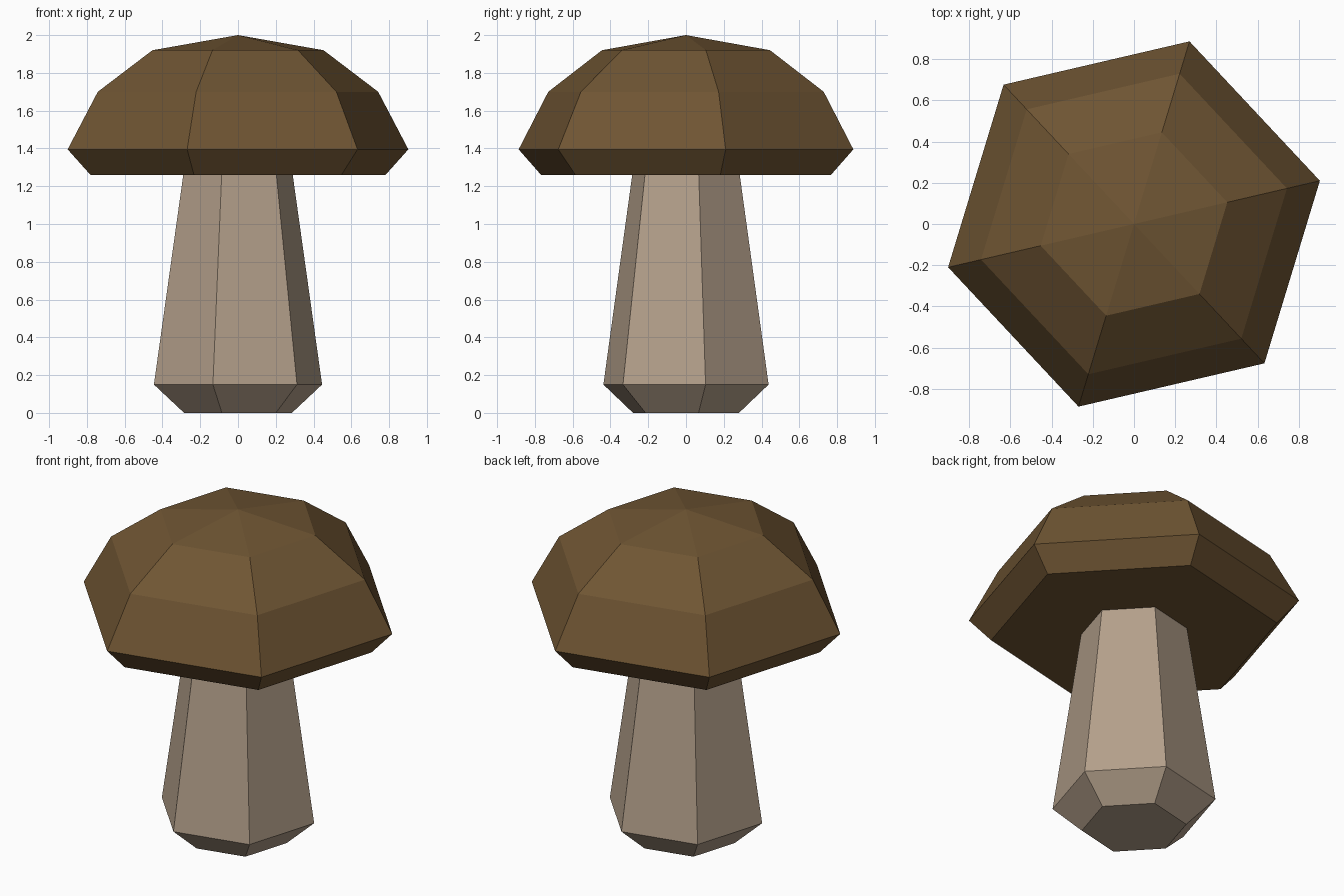
import bpy, bmesh, math

if "Cube" in bpy.data.objects:
    bpy.data.objects.remove(bpy.data.objects["Cube"])

SIDES = 6
TURN = math.radians(13.1)   # rotation of the hexagonal cross-section


def material(name, rgb):
    """Flat colour from 0-255 sRGB, stored as linear."""
    mat = bpy.data.materials.new(name)
    lin = [((c / 255 + 0.055) / 1.055) ** 2.4 for c in rgb]
    mat.diffuse_color = (*lin, 1)
    mat.use_nodes = True
    mat.node_tree.nodes["Principled BSDF"].inputs["Base Color"].default_value = mat.diffuse_color
    return mat


def lathe(name, profile, mat):
    """Low-poly turned solid from (radius, z) pairs, listed bottom to top."""
    bm = bmesh.new()
    rings = []
    for r, z in profile:
        if r == 0:
            rings.append([bm.verts.new((0, 0, z))] * SIDES)
        else:
            rings.append([bm.verts.new((r * math.cos(TURN + math.tau * i / SIDES),
                                        r * math.sin(TURN + math.tau * i / SIDES), z))
                          for i in range(SIDES)])
    for low, high in zip(rings, rings[1:]):
        for i in range(SIDES):
            j = (i + 1) % SIDES
            quad = [low[i], low[j], high[j], high[i]]
            bm.faces.new(list(dict.fromkeys(quad)))
    # close flat ends
    for ring in (rings[0], rings[-1]):
        if ring[0] is not ring[1]:
            bm.faces.new(ring)
    bmesh.ops.recalc_face_normals(bm, faces=bm.faces)
    mesh = bpy.data.meshes.new(name)
    bm.to_mesh(mesh)
    bm.free()
    mesh.materials.append(mat)
    obj = bpy.data.objects.new(name, mesh)
    bpy.context.collection.objects.link(obj)
    return obj


# Stem: chamfered foot, tapering up into the cap
lathe("stem", [(0.293, 0), (0.457, 0.15), (0.296, 1.27)],
      material("pale stem brown", (180, 160, 139)))

# Cap: flat underside, bevelled rim, faceted dome with a shallow peak
lathe("cap", [(0.802, 1.26), (0.926, 1.395), (0.762, 1.70), (0.465, 1.92), (0, 2.0)],
      material("dark cap brown", (111, 85, 51)))
